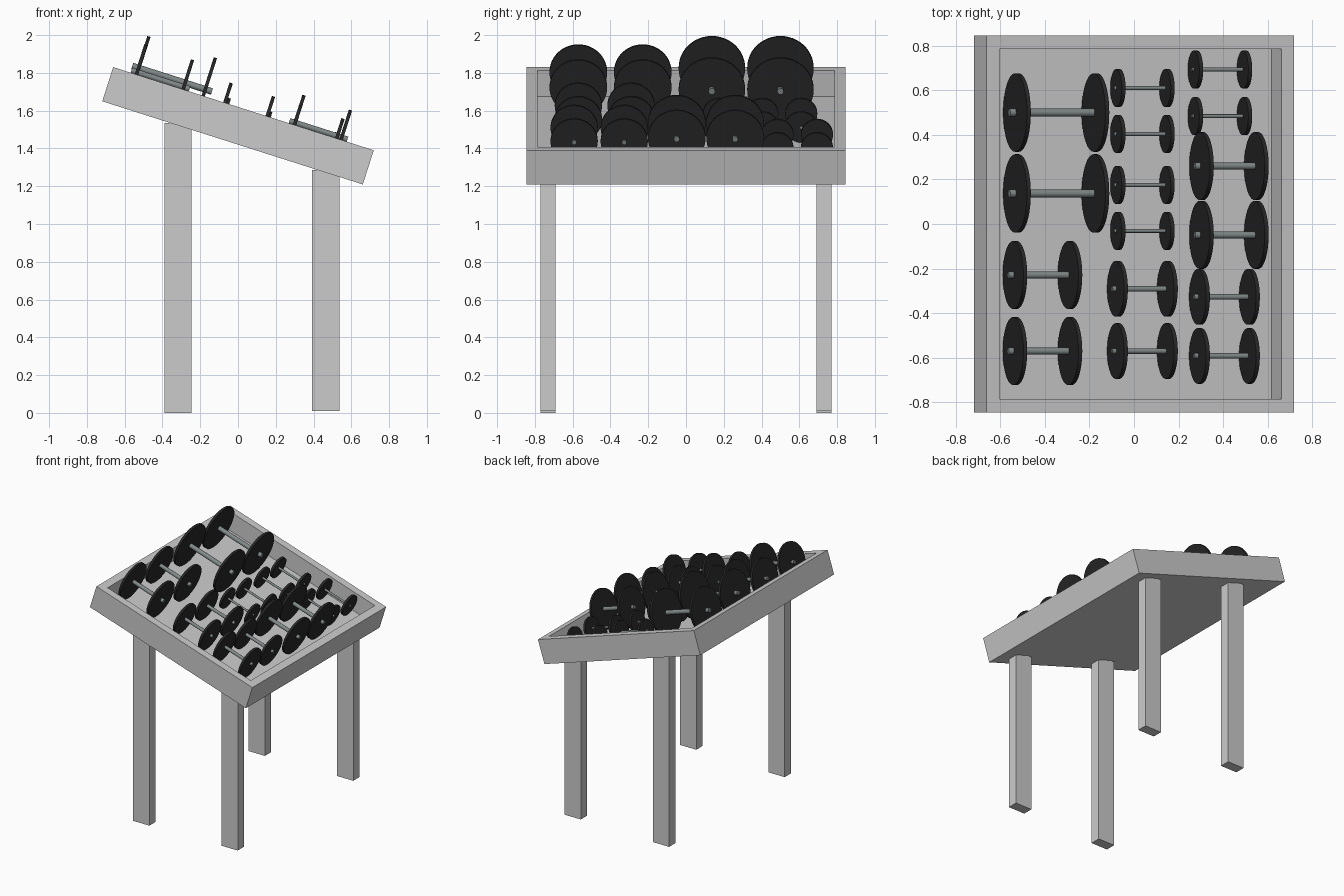
import bpy, bmesh, math
from mathutils import Matrix, Vector

if "Cube" in bpy.data.objects:
    bpy.data.objects.remove(bpy.data.objects["Cube"])

TILT = math.radians(17.7)
# Frame of the sloping tray: local x runs downhill, local z is the tray normal
FRAME = Matrix.Translation((0, 0, 1.52)) @ Matrix.Rotation(TILT, 4, 'Y')
L, W, T = 1.448, 1.69, 0.19      # tray length, width, thickness
RIM, DEPTH = 0.08, 0.145         # rim width and cavity depth


def material(name, rgb):
    m = bpy.data.materials.new(name)
    m.diffuse_color = (*rgb, 1)
    m.use_nodes = True
    m.node_tree.nodes["Principled BSDF"].inputs["Base Color"].default_value = m.diffuse_color
    return m


def make_object(name, bm, matrix=None, mat=None):
    bmesh.ops.recalc_face_normals(bm, faces=bm.faces)
    me = bpy.data.meshes.new(name)
    bm.to_mesh(me)
    bm.free()
    ob = bpy.data.objects.new(name, me)
    bpy.context.collection.objects.link(ob)
    if matrix:
        ob.matrix_world = matrix
    if mat:
        me.materials.append(mat)
    return ob


def smooth(ob):
    bpy.ops.object.select_all(action='DESELECT')
    ob.select_set(True)
    bpy.context.view_layer.objects.active = ob
    bpy.ops.object.shade_smooth_by_angle(angle=math.radians(35))


def box(bm, lo, hi):
    lo, hi = Vector(lo), Vector(hi)
    m = Matrix.Translation((lo + hi) / 2) @ Matrix.Diagonal((*(hi - lo), 1))
    bmesh.ops.create_cube(bm, size=1, matrix=m)


def cylinder_x(bm, x, radius, length, sides):
    # Cylinder centred at x with its axis along local x
    m = Matrix.Translation((x, 0, 0)) @ Matrix.Rotation(math.pi / 2, 4, 'Y')
    bmesh.ops.create_cone(bm, cap_ends=True, segments=sides, radius1=radius,
                          radius2=radius, depth=length, matrix=m)


RUBBER = material("black_rubber", (0.02, 0.02, 0.02))
STEEL = material("dark_steel", (0.22, 0.25, 0.25))

# Sloping tray: a slab whose top is inset and sunk to leave a rim
bm = bmesh.new()
box(bm, (-L / 2, -W / 2, -T / 2), (L / 2, W / 2, T / 2))
top = max(bm.faces, key=lambda f: f.calc_center_median().z)
bmesh.ops.inset_individual(bm, faces=[top], thickness=RIM + 0.005)
floor = bmesh.ops.extrude_discrete_faces(bm, faces=[top])['faces'][0]
# rebuild the cavity walls between the rim and the sunk floor
rim_edges = [e for e in bm.edges if e.is_boundary and e not in floor.edges[:]]
bmesh.ops.translate(bm, verts=floor.verts[:], vec=(0, 0, -DEPTH))
bmesh.ops.bridge_loops(bm, edges=rim_edges + floor.edges[:])
make_object("tray", bm, FRAME)

# Four legs: tall pair under the uphill end, short pair under the downhill end
for end, x0, z0, z1 in (("tall", -0.39, 0.0, 1.535), ("short", 0.392, 0.01, 1.285)):
    for side, y in (("front", -0.73), ("back", 0.73)):
        bm = bmesh.new()
        box(bm, (x0, y - 0.04, z0), (x0 + 0.145, y + 0.04, z1))
        make_object(f"{end}_leg_{side}", bm)


def dumbbell(x_left, x_right, y, r):
    # x values are plate centres as seen from above
    w = r - 0.045
    to_u = lambda x: (x - w * math.sin(TILT)) / math.cos(TILT)
    u0, u1 = to_u(x_left), to_u(x_right)
    half = (u1 - u0) / 2
    place = FRAME @ Matrix.Translation(((u0 + u1) / 2, y, w))
    bm = bmesh.new()
    for s in (-1, 1):
        cylinder_x(bm, s * half, r, 0.018, 48)
    smooth(make_object("dumbbell_plates", bm, place, RUBBER))
    bm = bmesh.new()
    cylinder_x(bm, 0, 0.1 * r, 2 * (half + 0.21 * r), 16)
    smooth(make_object("dumbbell_handle", bm, place, STEEL))


# Dumbbells by group: left plate x, right plate x, plate radius, y positions
for x0, x1, r, ys in (
    (-0.525, -0.173, 0.176, (0.50, 0.137)),
    (-0.534, -0.287, 0.1525, (-0.229, -0.57)),
    (-0.072, 0.148, 0.085, (0.61, 0.404, 0.175, -0.031)),
    (-0.074, 0.150, 0.125, (-0.291, -0.57)),
    (0.276, 0.496, 0.085, (0.693, 0.484)),
    (0.303, 0.549, 0.1525, (0.26, -0.049)),
    (0.294, 0.518, 0.125, (-0.327, -0.592)),
):
    for y in ys:
        dumbbell(x0, x1, y, r)
